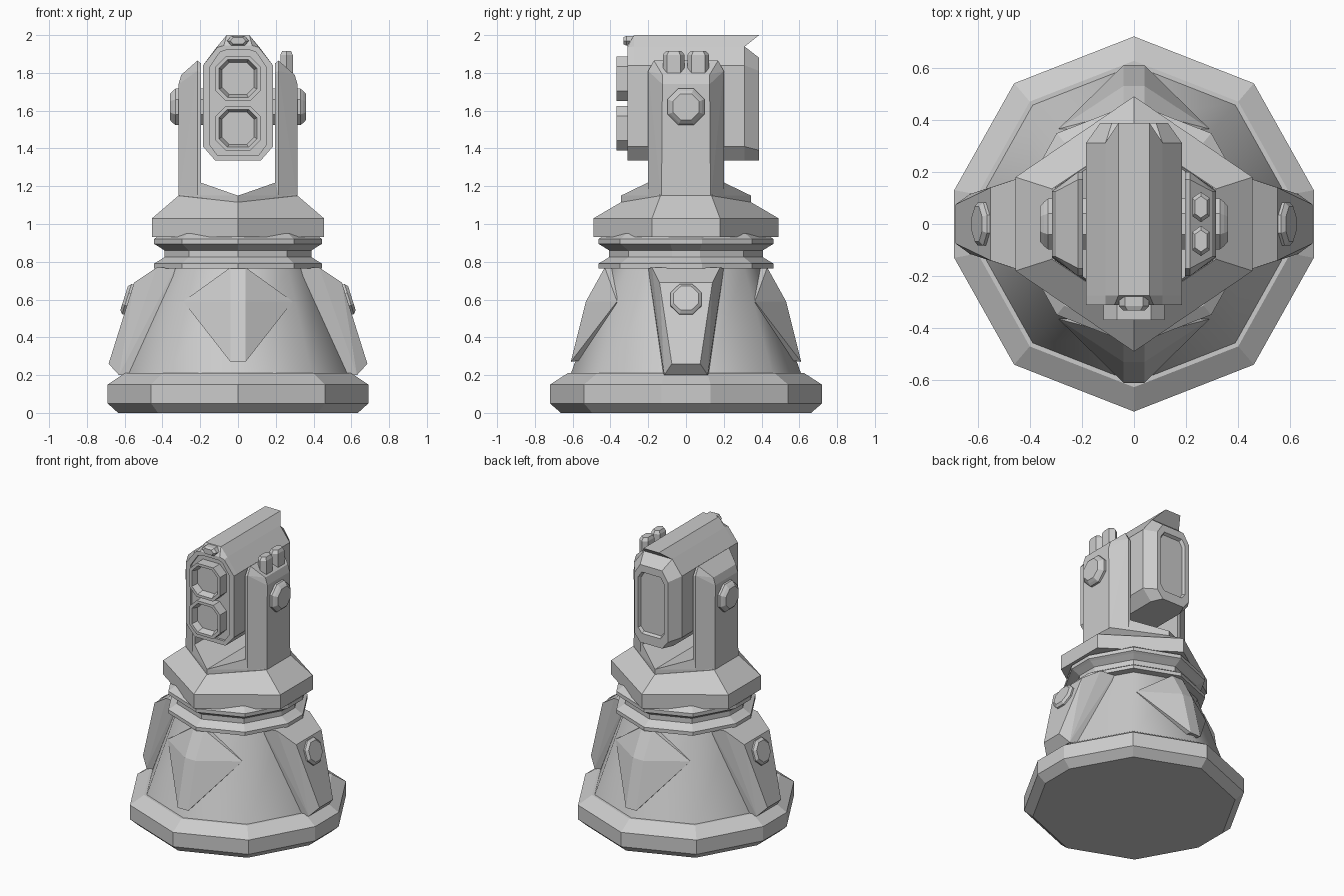
import bpy, bmesh
from math import pi, cos, sin, radians
from mathutils import Vector, Matrix

if "Cube" in bpy.data.objects:
    bpy.data.objects.remove(bpy.data.objects["Cube"])


def finish(name, bm, smooth=None):
    bmesh.ops.recalc_face_normals(bm, faces=bm.faces)
    me = bpy.data.meshes.new(name)
    bm.to_mesh(me)
    bm.free()
    if smooth:
        for p in me.polygons:
            p.use_smooth = True
        me.set_sharp_from_angle(angle=radians(smooth))
    ob = bpy.data.objects.new(name, me)
    bpy.context.collection.objects.link(ob)
    return ob


def loft(name, rings, smooth=None):
    """Skin equal-length rings of points and cap both ends."""
    bm = bmesh.new()
    vs = [[bm.verts.new(p) for p in r] for r in rings]
    n = len(rings[0])
    for a, b in zip(vs, vs[1:]):
        for i in range(n):
            j = (i + 1) % n
            bm.faces.new((a[i], a[j], b[j], b[i]))
    bm.faces.new(vs[0])
    bm.faces.new(vs[-1])
    return finish(name, bm, smooth)


def hull(name, pts):
    bm = bmesh.new()
    for p in pts:
        bm.verts.new(p)
    res = bmesh.ops.convex_hull(bm, input=bm.verts)
    loose = [v for v in bm.verts if not v.link_faces]
    bmesh.ops.delete(bm, geom=loose, context='VERTS')
    bmesh.ops.dissolve_limit(bm, angle_limit=radians(1), verts=bm.verts, edges=bm.edges)
    return finish(name, bm)


def both(pts):
    """Points plus their mirror in y."""
    return pts + [(x, -y, z) for x, y, z in pts]


def flip(pts, s):
    return [(s * x, y, z) for x, y, z in pts]


def bolt(name, centre, axis, steps, n=8):
    """Turned polygon: steps are (radius, distance along axis)."""
    m = Matrix.Translation(centre) @ Vector(axis).to_track_quat('Z', 'Y').to_matrix().to_4x4()
    return loft(name, [[m @ Vector((r * cos(2 * pi * (i + .5) / n), r * sin(2 * pi * (i + .5) / n), d))
                        for i in range(n)] for r, d in steps])


# Ten-sided plan shared by base, body and neck
PLAN = [(.69, .13), (.46, .54), (0, .72), (-.46, .54), (-.69, .13),
        (-.69, -.13), (-.46, -.54), (0, -.72), (.46, -.54), (.69, -.13)]


def plan(scale, z):
    return [(x * scale, y * scale, z) for x, y in PLAN]


# Base and body
loft("foot_plate", [plan(s, z) for s, z in [(.92, 0), (1, .05), (1, .15), (.87, .21)]])
loft("base_body", [plan(.86, .18), plan(.57, .77)], smooth=50)

# Front and back ribs with triangular flanks
for s, label in ((-1, "front"), (1, "back")):
    pts = [(.04, .61, .27), (.04, .53, .59), (.04, .43, .77), (.29, .365, .59),
           (.04, .4, .3), (.04, .36, .77)]
    hull(label + "_rib", [(t * x, s * y, z) for x, y, z in pts for t in (-1, 1)])

# Neck with groove
loft("neck_ring", [plan(s, z) for s, z in [(.645, .765), (.645, .79), (.62, .8), (.565, .825), (.565, .86),
                                           (.62, .885), (.645, .895), (.645, .92), (.58, .95)]])

# Turret plate: hexagonal plan with sloped top
HEX = [(0, -.49), (.455, -.18), (.455, .18), (0, .49), (-.455, .18), (-.455, -.18)]
TOP = [(0, -.345, 1.115), (.315, -.135, 1.15), (.315, .135, 1.15),
       (0, .345, 1.115), (-.315, .135, 1.15), (-.315, -.135, 1.15)]
loft("turret_plate", [[(x, y, .93) for x, y in HEX], [(x, y, 1.03) for x, y in HEX], TOP])

for s, label in ((-1, "left"), (1, "right")):
    # Side buttress and its bolt
    hull(label + "_buttress", flip(both([(.43, .18, .77), (.55, .14, .69), (.685, .075, .26), (.63, .115, .2),
                                         (.33, .2, .77), (.5, .125, .2)]), s))
    bolt(label + "_buttress_bolt", (s * .565, 0, .595), (s * .43, 0, .135),
         [(.09, -.02), (.09, .025), (.072, .04)])
    # Saddle half rising towards the arm
    hull(label + "_saddle", flip(both([(0, .345, 1.1), (0, .345, 1.15), (.2, .2, 1.22),
                                       (.2, .2, 1.1), (.31, .135, 1.1), (.31, .135, 1.15)]), s))
    # Yoke arm
    hull(label + "_arm", flip(both([(.195, .2, 1.12), (.215, .2, 1.12), (.315, .13, 1.12),
                                    (.195, .2, 1.8), (.215, .2, 1.81), (.195, .17, 1.85), (.215, .17, 1.865),
                                    (.315, .125, 1.74), (.3, .125, 1.79)]), s))
    # Pivot cap and inner hub
    bolt(label + "_pivot_cap", (s * .3, 0, 1.62), (s, 0, 0), [(.105, 0), (.105, .03), (.092, .045), (.075, .06)])
    bolt(label + "_pivot_hub", (s * .17, 0, 1.62), (s, 0, 0), [(.105, 0), (.105, .04)])

# Twin knobs on the right arm
for i, y in enumerate((-.065, .065)):
    knob = [(0, -.058), (.033, -.035), (.033, .035), (0, .058), (-.033, .035), (-.033, -.035)]
    loft("arm_knob_%d" % (i + 1), [[(.257 + x * k, y + v * k, z) for x, v in knob]
                                   for k, z in [(1, 1.76), (1, 1.895), (.72, 1.915)]])


# Head shell: faceted outline lofted front to back
def outline(y, half):
    return [(x, y, z) for x, z in half] + [(-x, y, z) for x, z in reversed(half)]


FULL = [(.12, 1.335), (.185, 1.41), (.185, 1.84), (.11, 1.94), (.06, 2.0)]
NOSE = [(.12, 1.335), (.185, 1.41), (.185, 1.84), (.11, 1.935), (.075, 1.945)]
LIP = [(.11, 1.365), (.15, 1.42), (.15, 1.83), (.095, 1.91), (.065, 1.92)]
loft("head_shell", [outline(-.295, LIP), outline(-.31, LIP), outline(-.31, NOSE),
                    outline(-.275, FULL), outline(.31, FULL)])

# Rear door with recessed panel
loft("rear_door", [outline(y, h) for y, h in [
    (.3, [(.12, 1.335), (.185, 1.41), (.185, 1.84), (.11, 1.94)]),
    (.31, [(.12, 1.335), (.185, 1.41), (.185, 1.84), (.11, 1.94)]),
    (.387, [(.085, 1.335), (.13, 1.39), (.13, 1.81), (.085, 1.88)]),
    (.387, [(.072, 1.4), (.1, 1.435), (.1, 1.79), (.072, 1.83)]),
    (.367, [(.066, 1.41), (.092, 1.44), (.092, 1.78), (.066, 1.82)])]])

# Top brim overhanging the rear
hull("rear_brim", [(s * x, y, z) for s in (-1, 1) for x, y, z in
                   [(.06, .28, 2), (.06, .387, 2), (.11, .28, 1.94), (.11, .312, 1.94)]])

# Twin square-octagon lenses with recessed glass
for z0, label in ((1.77, "upper"), (1.507, "lower")):
    def lens(y, h):
        c = h * .55
        return [(x, y, z0 + z) for x, z in [(-c, -h), (c, -h), (h, -c), (h, c), (c, h), (-c, h), (-h, c), (-h, -c)]]
    loft(label + "_lens", [lens(-.29, .118), lens(-.368, .118), lens(-.368, .1), lens(-.325, .085)])

# Small sensor above the lenses
sensor = [(-.058, 0), (-.035, -.026), (.035, -.026), (.058, 0), (.035, .026), (-.035, .026)]
loft("top_sensor", [[(x * k, y, 1.97 + z * k) for x, z in sensor]
                    for k, y in [(1, -.255), (1, -.315), (.7, -.332)]])
